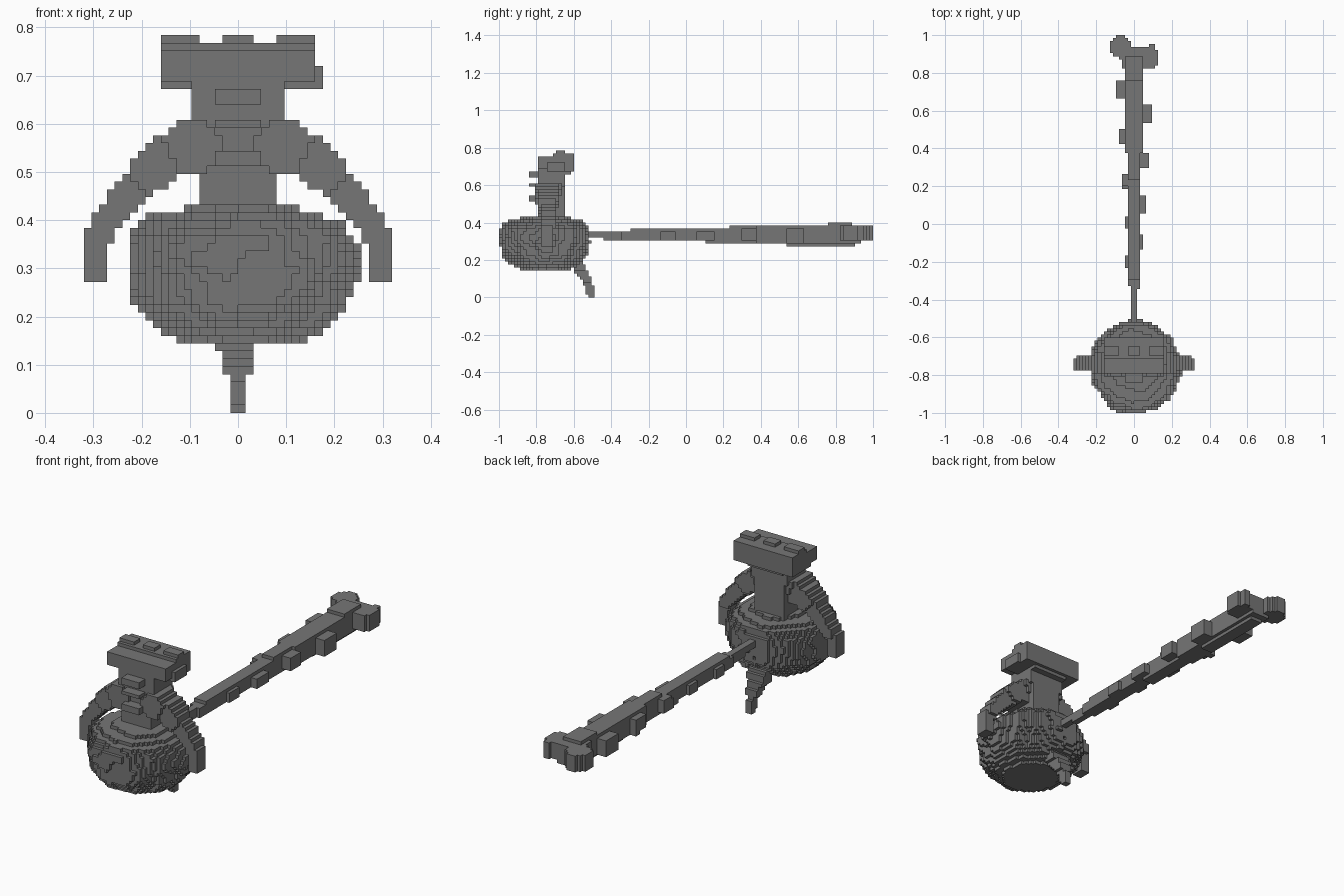
import bpy, bmesh, math
from mathutils import Vector, noise

cube = bpy.data.objects.get("Cube")
if cube:
    bpy.data.objects.remove(cube)

V = 0.016                       # edge of one voxel
ORIGIN = Vector((-0.32, -1, 0))

stone = bpy.data.materials.new("stone_grey")
stone.use_nodes = True
GREY = (0.18, 0.18, 0.18, 1)
stone.diffuse_color = GREY
stone.node_tree.nodes["Principled BSDF"].inputs["Base Color"].default_value = GREY

AXES = [Vector((1, 0, 0)), Vector((0, 1, 0)), Vector((0, 0, 1))]


def voxel_part(name, lo, hi, inside):
    """Blocky mesh of every grid cell between lo and hi whose centre is inside."""
    start = [math.floor((lo[i] - ORIGIN[i]) / V) for i in range(3)]
    stop = [math.ceil((hi[i] - ORIGIN[i]) / V) for i in range(3)]
    cells = set()
    for i in range(start[0], stop[0]):
        for j in range(start[1], stop[1]):
            for k in range(start[2], stop[2]):
                centre = ORIGIN + Vector((i + .5, j + .5, k + .5)) * V
                if inside(*centre):
                    cells.add((i, j, k))
    bm = bmesh.new()
    verts = {}

    def vert(p):
        key = tuple(round(c) for c in p)
        if key not in verts:
            verts[key] = bm.verts.new(ORIGIN + Vector(key) * V)
        return verts[key]

    for cell in cells:
        base = Vector(cell)
        for a in range(3):
            u, w = AXES[(a + 1) % 3], AXES[(a + 2) % 3]
            for side in (0, 1):
                step = AXES[a] * (2 * side - 1)
                if tuple(round(c) for c in base + step) in cells:
                    continue
                p = base + AXES[a] * side
                ring = [p, p + u, p + u + w, p + w]
                bm.faces.new([vert(q) for q in (ring if side else ring[::-1])])
    bmesh.ops.dissolve_limit(bm, angle_limit=0.01, verts=bm.verts, edges=bm.edges)
    mesh = bpy.data.meshes.new(name)
    bm.to_mesh(mesh)
    bm.free()
    mesh.materials.append(stone)
    obj = bpy.data.objects.new(name, mesh)
    bpy.context.collection.objects.link(obj)
    return obj


def within(value, a, b):
    return a <= value <= b


def profile(points, t):
    """Straight-line interpolation through (t, value) pairs."""
    for (t0, a), (t1, b) in zip(points, points[1:]):
        if t0 <= t <= t1:
            return a + (b - a) * (t - t0) / (t1 - t0)
    return -1


# Round, roughly worn belly
BELLY = [(.15, .13), (.18, .18), (.23, .22), (.3, .238), (.36, .235), (.4, .21), (.43, .11)]


def belly(x, y, z):
    r = profile(BELLY, z) + .02 * noise.noise(Vector((x, y, z)) * 14)
    return math.hypot(x - .005, (y + .755) / 1.02) < r


voxel_part("belly", (-.27, -1, .14), (.27, -.48, .44), belly)


# Upright torso and head, with a brow, cheeks and lips on the front
def torso(x, y, z):
    half = .097 if z > .6 else .082
    corner = max(0, abs(x) - half + .03) + max(0, abs(y + .725) - .05)
    face = (abs(x) < .05 and y > -.835 and y < -.79 and
            (within(z, .64, .675) or within(z, .585, .615) or within(z, .515, .545)))
    eye = within(abs(x), .016, .032) and within(z, .624, .64) and y < -.784
    body = abs(x) < half and within(y, -.80, -.65) and corner < .045
    return (body or face) and not eye


voxel_part("torso", (-.11, -.85, .4), (.11, -.64, .7), torso)


# Wide headpiece with a lower front brim and notched crest
def headpiece(x, y, z):
    bar = within(x, -.16, .16) and within(y, -.705, -.60) and within(z, .675, .77)
    brim = within(x, -.155, .165) and within(y, -.785, -.70) and within(z, .69, .75)
    flare = within(x, -.16, .176) and within(y, -.75, -.64) and within(z, .675, .72)
    nape = abs(x) < .1 and within(y, -.70, -.62) and within(z, .655, .7)
    crest = within(y, -.70, -.64) and z > .76 and (
        abs(x) < .032 or within(abs(x), .08, .16))
    return bar or brim or flare or nape or crest


voxel_part("headpiece", (-.18, -.8, .65), (.18, -.59, .784), headpiece)

# Drooping arms: x, z, radius
ARM = [(.09, .555, .055), (.155, .525, .046), (.22, .465, .034),
       (.275, .395, .030), (.296, .34, .026), (.296, .295, .026)]


def arm(side):
    def inside(x, y, z):
        p = Vector((x * side, z))
        for (x0, z0, r0), (x1, z1, r1) in zip(ARM, ARM[1:]):
            a, b = Vector((x0, z0)), Vector((x1, z1))
            t = max(0, min(1, (p - a).dot(b - a) / (b - a).length_squared))
            r = r0 + (r1 - r0) * t
            if (p - a.lerp(b, t)).length < r and abs(y + .74) < r * 1.25:
                return True
        return False
    return inside


for label, side in (("left_arm", 1), ("right_arm", -1)):
    voxel_part(label, (-.33, -.83, .272), (.33, -.65, .62), arm(side))


# Tapering leg that trails backward to the ground
def leg(x, y, z):
    middle = profile([(0, -.505), (.08, -.525), (.2, -.6)], z)
    depth = .018 + .12 * z
    half = .016 if z < .08 else .026 + .25 * (z - .08)
    return abs(y - middle) < depth and abs(x) < half


voxel_part("leg", (-.06, -.66, 0), (.06, -.48, .2), leg)

# Long gnarled pole; knots are (side, y start, y end, reach)
KNOTS = [(-1, .67, .76, .09), (-1, .42, .50, .08), (-1, .18, .27, .064),
         (-1, -.03, .04, .05), (-1, -.23, -.16, .045), (1, .53, .63, .09),
         (1, .29, .38, .077), (1, .06, .15, .062), (1, -.13, -.06, .05),
         (1, -.34, -.28, .04)]


def pole(x, y, z):
    t = (y + .5) / 1.4
    core = abs(x) < .02 + .032 * t and abs(z - .334) < .02 + .028 * min(1, t * 1.5)
    if y < .94 and core:
        return True
    ridge = abs(x) < .035 and within(y, .35, .88) and within(z, .33, .385)
    keel = abs(x) < .035 and within(y, .54, .9) and within(z, .28, .33)
    knot = any(within(y, a, b) and 0 < x * s < reach and abs(z - .33) < .02 + .02 * t
               for s, a, b, reach in KNOTS)
    return ridge or keel or knot


voxel_part("pole", (-.11, -.56, .27), (.11, .95, .4), pole)


# Forked knob at the far end of the pole
def knob(x, y, z):
    left = math.hypot(x + .07, y - .935) < .056 and y < .985
    tip = within(x, -.095, -.05) and y > .94
    right = math.hypot(x - .07, y - .88) < .06 or (within(x, .08, .11) and within(y, .9, .96))
    bridge = abs(x) < .07 and within(y, .82, .94)
    cap = abs(x) < .045 and within(y, .76, .89) and z > .36
    return ((left or tip or right or bridge) and within(z, .3, .38)) or cap


voxel_part("knob", (-.13, .75, .29), (.13, 1, .4), knob)
